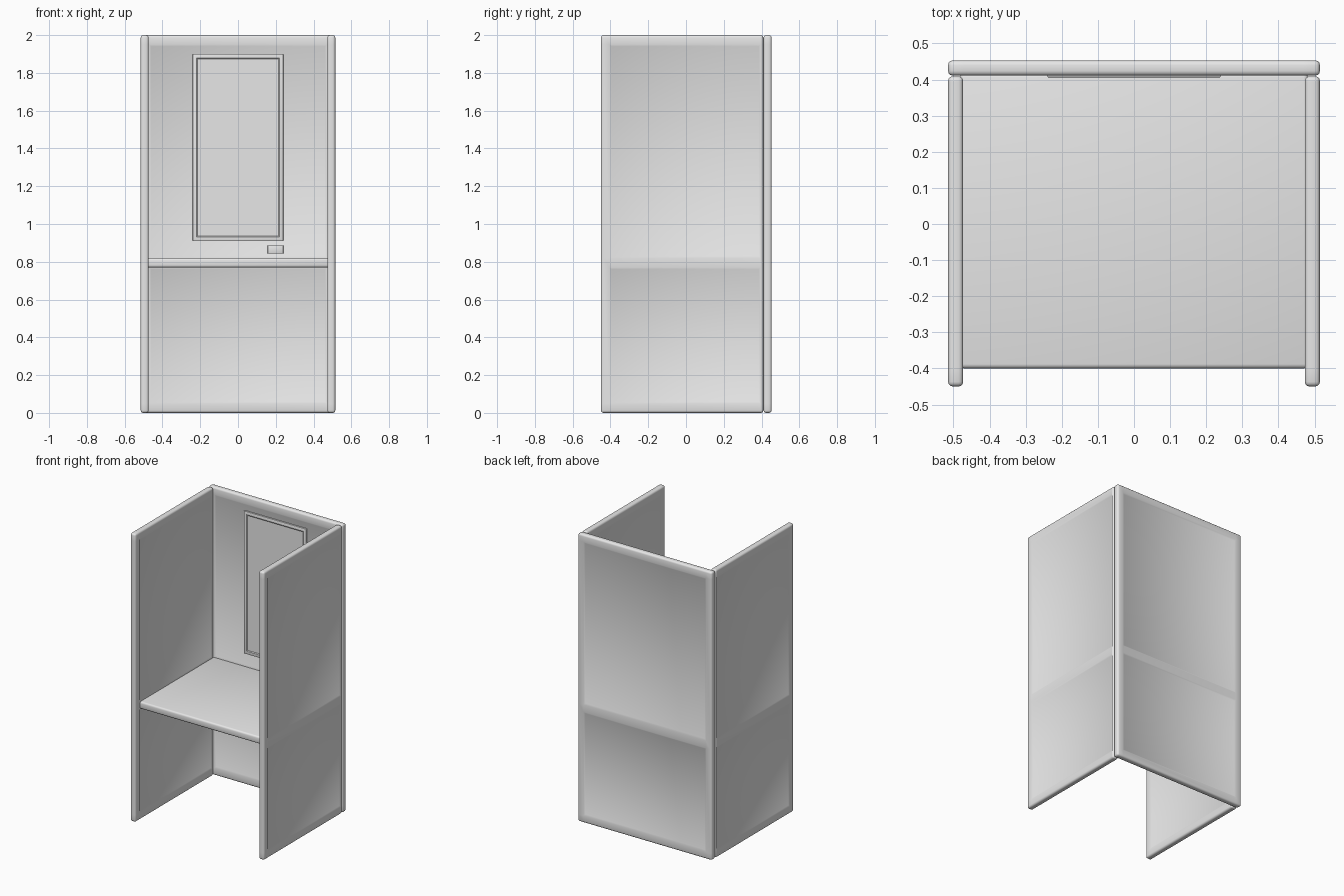
import bpy, bmesh
from mathutils import Vector

if "Cube" in bpy.data.objects:
    bpy.data.objects.remove(bpy.data.objects["Cube"])

grey = bpy.data.materials.new("light_grey")
grey.diffuse_color = (0.8, 0.8, 0.8, 1)
grey.use_nodes = True
grey.node_tree.nodes["Principled BSDF"].inputs["Base Color"].default_value = grey.diffuse_color


def box_mesh(lo, hi):
    lo, hi = Vector(lo), Vector(hi)
    bm = bmesh.new()
    bmesh.ops.create_cube(bm, size=1)
    for v in bm.verts:
        v.co = [(lo[i] + hi[i]) / 2 + v.co[i] * (hi[i] - lo[i]) for i in range(3)]
    return bm


def finish(bm, name, bevel=0.0, segments=3, smooth_all=False):
    bmesh.ops.recalc_face_normals(bm, faces=bm.faces)
    # round only the square outer edges
    if bevel:
        edges = [e for e in bm.edges if len(e.link_faces) == 2 and e.calc_face_angle() > 1.4]
        bmesh.ops.bevel(bm, geom=edges, offset=bevel, segments=segments,
                        affect='EDGES', profile=0.5)
    mesh = bpy.data.meshes.new(name)
    bm.to_mesh(mesh)
    bm.free()
    mesh.materials.append(grey)
    ob = bpy.data.objects.new(name, mesh)
    bpy.context.collection.objects.link(ob)
    bpy.ops.object.select_all(action='DESELECT')
    ob.select_set(True)
    bpy.context.view_layer.objects.active = ob
    if smooth_all:
        bpy.ops.object.shade_smooth()
    else:
        bpy.ops.object.shade_smooth_by_angle()
    return ob


def framed_panel(name, lo, hi, thin, wide, w_cuts):
    """Slab with two shallow fields per face, split by a rail at desk height."""
    bm = box_mesh(lo, hi)
    cuts = [(wide, c) for c in w_cuts] + [(2, c) for c in (0.05, 0.77, 0.82, 1.95)]
    for axis, c in cuts:
        no = Vector((0, 0, 0))
        no[axis] = 1
        bmesh.ops.bisect_plane(bm, geom=bm.verts[:] + bm.edges[:] + bm.faces[:],
                               plane_co=no * c, plane_no=no)
    fields = []
    for f in bm.faces:
        c = f.calc_center_median()
        if (abs(f.normal[thin]) > 0.9 and w_cuts[0] < c[wide] < w_cuts[1]
                and (0.05 < c.z < 0.77 or 0.82 < c.z < 1.95)):
            fields.append(f)
    bmesh.ops.inset_individual(bm, faces=fields, thickness=0.014, depth=-0.006)
    return finish(bm, name, 0.013, 3, True)


# Walls
framed_panel("back_wall", (-0.515, 0.411, 0), (0.515, 0.453, 2), 1, 0, (-0.47, 0.47))
for side, x0 in (("left", -0.515), ("right", 0.473)):
    framed_panel(side + "_wall", (x0, -0.45, 0), (x0 + 0.042, 0.409, 2), 0, 1, (-0.405, 0.395))

# Desk
finish(box_mesh((-0.482, -0.40, 0.77), (0.482, 0.418, 0.82)), "desk", 0.012)

# Notice board with a sunken field
bm = box_mesh((-0.24, 0.406, 0.91), (0.24, 0.42, 1.9))
front = [f for f in bm.faces if f.normal.y < -0.9]
bmesh.ops.inset_region(bm, faces=front, thickness=0.03, depth=0)
bmesh.ops.inset_region(bm, faces=front, thickness=0.008, depth=-0.004)
finish(bm, "notice_board", 0.003, 2)

# Small holder under the board
finish(box_mesh((0.157, 0.407, 0.843), (0.24, 0.42, 0.887)), "small_holder", 0.003, 2)
